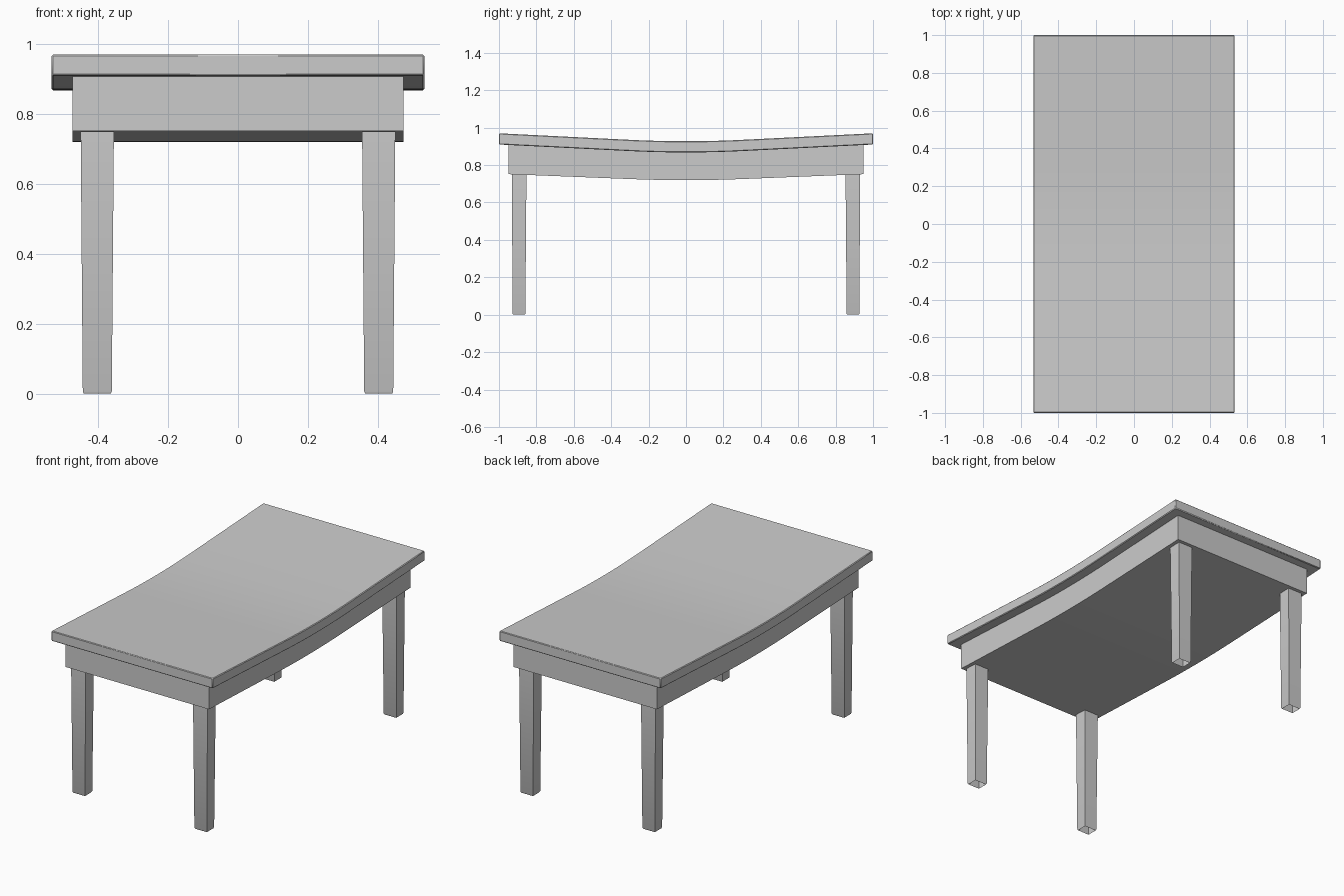
import bpy, bmesh

if "Cube" in bpy.data.objects:
    bpy.data.objects.remove(bpy.data.objects["Cube"])


def sag(y, slope, a=0.3):
    """Rise above the centre: rounded in the middle, straight towards the ends."""
    y = abs(y)
    return slope * y * y / (2 * a) if y < a else slope * (y - a / 2)


def make_object(name, bm):
    bmesh.ops.recalc_face_normals(bm, faces=bm.faces)
    mesh = bpy.data.meshes.new(name)
    bm.to_mesh(mesh)
    bm.free()
    obj = bpy.data.objects.new(name, mesh)
    bpy.context.collection.objects.link(obj)
    bpy.context.view_layer.objects.active = obj
    obj.select_set(True)
    return obj


def sagging_slab(name, half_x, half_y, top, bottom, steps=24):
    """Extrude a side profile, bounded by two height functions, along x."""
    ys = [half_y * (2 * i / steps - 1) for i in range(steps + 1)]
    profile = [(y, bottom(y)) for y in ys] + [(y, top(y)) for y in reversed(ys)]
    bm = bmesh.new()
    face = bm.faces.new([bm.verts.new((-half_x, y, z)) for y, z in profile])
    new = bmesh.ops.extrude_face_region(bm, geom=[face])["geom"]
    verts = [v for v in new if isinstance(v, bmesh.types.BMVert)]
    bmesh.ops.translate(bm, verts=verts, vec=(2 * half_x, 0, 0))
    if face.is_valid and not any(len(e.link_faces) == 1 for e in bm.edges):
        pass
    else:
        bmesh.ops.holes_fill(bm, edges=[e for e in bm.edges if e.is_boundary], sides=0)
    return make_object(name, bm)


# Curved tabletop with a fine chamfered edge
top = sagging_slab("tabletop", 0.533, 1.0,
                   lambda y: 0.9275 + sag(y, 0.05),
                   lambda y: 0.8675 + sag(y, 0.05))
bevel = top.modifiers.new("edge", "BEVEL")
bevel.width = 0.004
bevel.segments = 1
bevel.limit_method = 'ANGLE'

# Solid apron block under the top
sagging_slab("apron", 0.473, 0.95,
             lambda y: 0.8675 + sag(y, 0.05),
             lambda y: 0.7195 + sag(y, 0.04))

# Tapered legs, open at the foot, mirrored to all corners
rings = [(0.0, 0.364, 0.441, 0.862, 0.924),
         (0.006, 0.361, 0.444, 0.859, 0.927),
         (0.75, 0.355, 0.450, 0.853, 0.931)]
bm = bmesh.new()
loops = []
for z, x0, x1, y0, y1 in rings:
    loops.append([bm.verts.new((x, -y, z))
                  for x, y in ((x0, y0), (x1, y0), (x1, y1), (x0, y1))])
for low, high in zip(loops, loops[1:]):
    for i in range(4):
        j = (i + 1) % 4
        bm.faces.new((low[i], low[j], high[j], high[i]))
legs = make_object("legs", bm)
mirror = legs.modifiers.new("corners", "MIRROR")
mirror.use_axis = (True, True, False)

# Smooth the gentle curves, keep edges sharp
bpy.ops.object.shade_smooth_by_angle()
